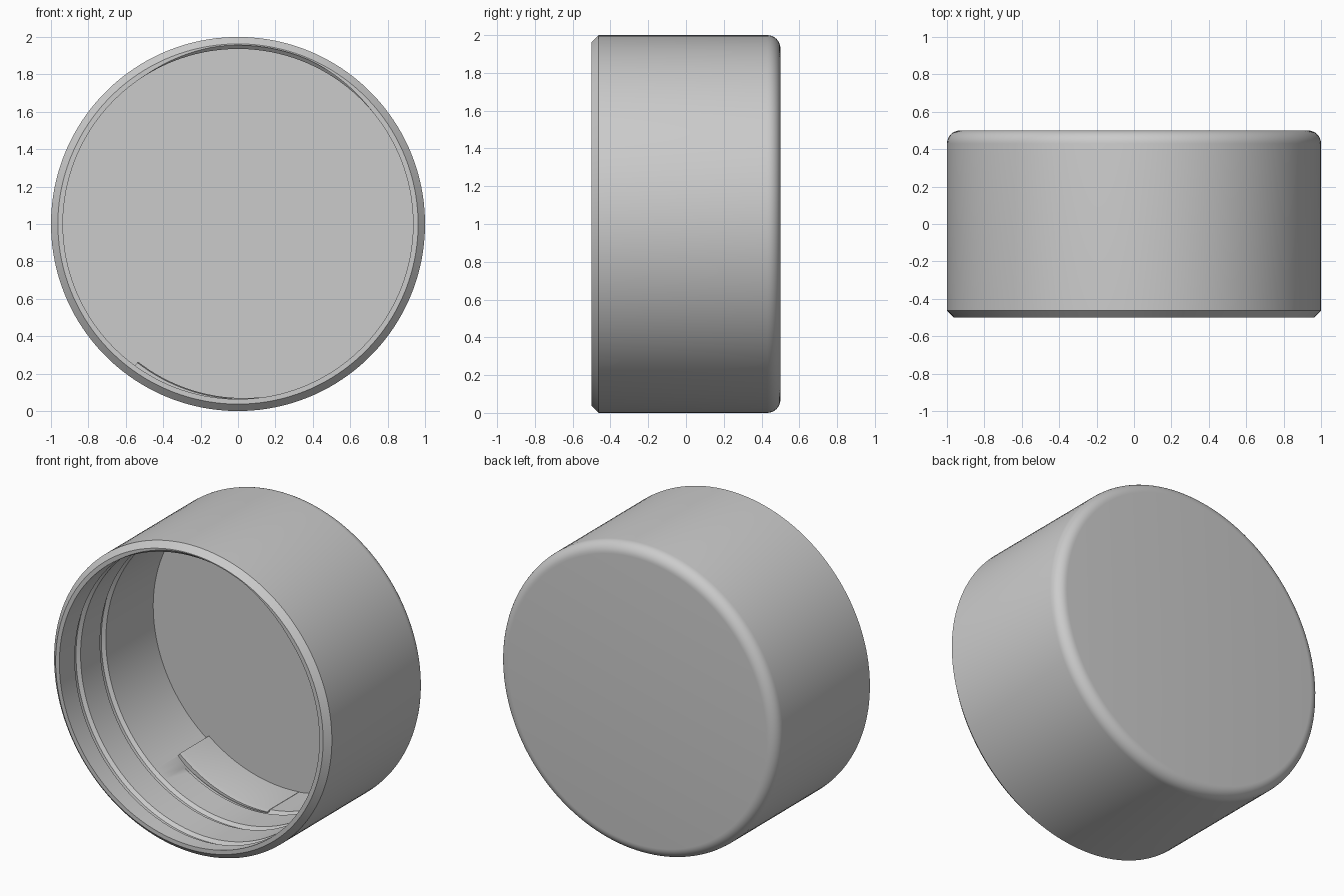
import bpy, bmesh
from math import sin, cos, pi, radians

cube = bpy.data.objects.get("Cube")
if cube:
    bpy.data.objects.remove(cube, do_unlink=True)

FRONT, BACK = -0.5, 0.5
BORE, DEPTH = 0.936, 0.965        # inner radius and depth of the cavity
PITCH, THREAD_START = 0.26, 0.67  # helix rise per turn, depth of its inner end
HALF, CUT = 0.03, 0.02            # thread half width and depth
START = radians(234)
FILLET = 0.07
COLUMNS = 144

plastic = bpy.data.materials.new("grey_plastic")
plastic.use_nodes = True
grey = (0.6, 0.6, 0.6, 1)
plastic.diffuse_color = grey
plastic.node_tree.nodes["Principled BSDF"].inputs["Base Color"].default_value = grey


def add_object(name, bm):
    bmesh.ops.remove_doubles(bm, verts=bm.verts, dist=1e-5)
    bmesh.ops.recalc_face_normals(bm, faces=bm.faces)
    mesh = bpy.data.meshes.new(name)
    bm.to_mesh(mesh)
    bm.free()
    mesh.materials.append(plastic)
    obj = bpy.data.objects.new(name, mesh)
    bpy.context.collection.objects.link(obj)
    bpy.ops.object.select_all(action='DESELECT')
    obj.select_set(True)
    bpy.context.view_layer.objects.active = obj
    bpy.ops.object.shade_smooth_by_angle(angle=radians(30))
    return obj


def grid(bm, columns):
    """Skin neighbouring columns of (radius, y, angle) points with quads."""
    rows = [[bm.verts.new((r * cos(a), y, 1 + r * sin(a))) for r, y, a in col]
            for col in columns]
    for p, q in zip(rows, rows[1:]):
        for i in range(len(p) - 1):
            bm.faces.new((p[i], p[i + 1], q[i + 1], q[i]))
    return rows


# Cap shell: rounded back edge, chamfered rim, bore with a helical thread
outer = [(0, BACK)]
for i in range(9):
    a = pi / 2 * (1 - i / 8)
    outer.append((1 - FILLET + FILLET * cos(a), BACK - FILLET + FILLET * sin(a)))
outer += [(1, FRONT + 0.037), (0.963, FRONT)]


def bore_points(turn):
    centres = [THREAD_START - PITCH * (turn + k) for k in (2, 1, 0)]
    fade = min(1, turn * 40)      # the inner end of the thread runs out

    def radius(d):
        r = BORE
        for c in centres:
            strength = fade if c == centres[-1] else 1
            r += CUT * strength * min(1, max(0, 1 - abs(d - c) / HALF) * 1.6)
        return r

    stops = [0]
    for c in centres:
        stops += [c + s * HALF for s in (-1, -0.375, 0.375, 1)]
    stops = [max(0, d) for d in stops] + [DEPTH]
    return [(radius(d), FRONT + d) for d in stops] + [(0, FRONT + DEPTH)]


shell = bmesh.new()
grid(shell, [[(r, y, START + 2 * pi * i / COLUMNS)
              for r, y in outer + bore_points(i / COLUMNS)]
             for i in range(COLUMNS + 1)])
add_object("cap_shell", shell)

# Thread stop: tapering raised pad between the thread's inner end and the floor
pad = bmesh.new()
steps = 18
columns = []
for i in range(steps + 1):
    t = i / steps
    turn = t * 43 / 360
    inner = 0.91 + (BORE - 0.002 - 0.91) * t
    near = FRONT + THREAD_START - PITCH * turn
    back = FRONT + DEPTH + 0.005
    section = [(BORE + 0.01, near), (inner + 0.006, near), (inner, near + 0.03),
               (inner, back), (BORE + 0.01, back), (BORE + 0.01, near)]
    columns.append([(r, y, START + 2 * pi * turn) for r, y in section])
ends = grid(pad, columns)
pad.faces.new(ends[0][:-1])
pad.faces.new(ends[-1][:-1])
add_object("thread_stop", pad)
